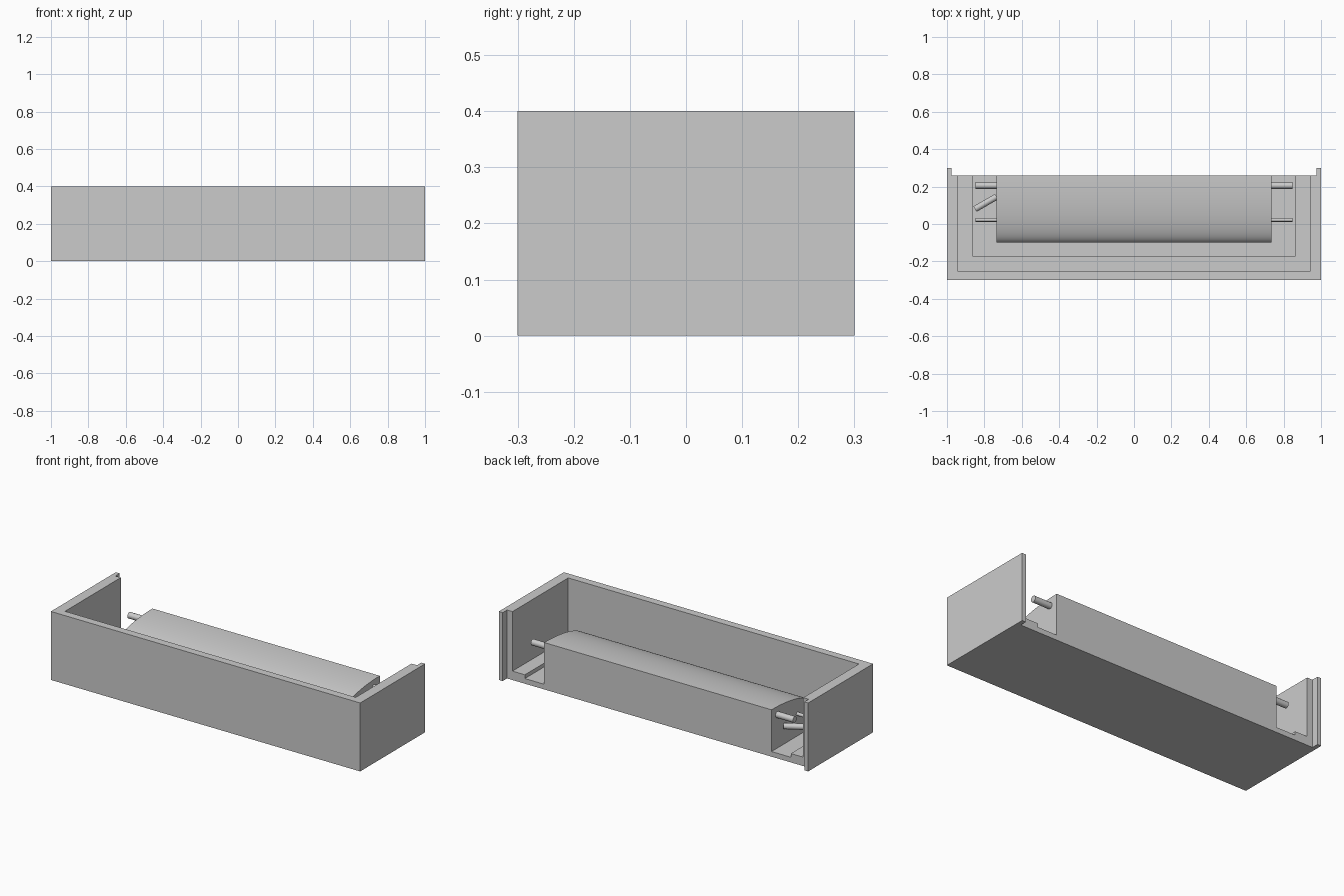
import bpy
import bmesh
import math
from mathutils import Vector, Matrix

default = bpy.data.objects.get("Cube")
if default:
    bpy.data.objects.remove(default, do_unlink=True)

grey = bpy.data.materials.new("plain_grey")
grey.use_nodes = True
grey.diffuse_color = (0.6, 0.6, 0.6, 1)
grey.node_tree.nodes["Principled BSDF"].inputs["Base Color"].default_value = (0.6, 0.6, 0.6, 1)


def finish(name, bm, smooth=False):
    bmesh.ops.recalc_face_normals(bm, faces=bm.faces)
    mesh = bpy.data.meshes.new(name)
    bm.to_mesh(mesh)
    bm.free()
    mesh.materials.append(grey)
    obj = bpy.data.objects.new(name, mesh)
    bpy.context.collection.objects.link(obj)
    if smooth:
        bpy.ops.object.select_all(action="DESELECT")
        obj.select_set(True)
        bpy.context.view_layer.objects.active = obj
        bpy.ops.object.shade_smooth_by_angle(angle=math.radians(35))
    return obj


def prism(name, outline, offset, smooth=False):
    """Extrude a closed outline along an offset vector."""
    bm = bmesh.new()
    face = bm.faces.new([bm.verts.new(p) for p in outline])
    result = bmesh.ops.extrude_face_region(bm, geom=[face], use_keep_orig=True)
    moved = [g for g in result["geom"] if isinstance(g, bmesh.types.BMVert)]
    bmesh.ops.translate(bm, vec=offset, verts=moved)
    return finish(name, bm, smooth)


def mirrored(half):
    """Complete a right half outline with its mirror image."""
    points = half + [(-x, y) for x, y in reversed(half)]
    return [(x, y, 0) for x, y in points]


def rod(name, start, end, radius):
    start, end = Vector(start), Vector(end)
    axis = end - start
    bm = bmesh.new()
    turn = axis.to_track_quat("Z", "Y").to_matrix().to_4x4()
    bmesh.ops.create_cone(bm, cap_ends=True, segments=20, radius1=radius, radius2=radius,
                          depth=axis.length,
                          matrix=Matrix.Translation((start + end) / 2) @ turn)
    return finish(name, bm, True)


FRONT, BACK, LIP = -0.3, 0.26, 0.3
WALL_X, WALL_Y = 0.94, -0.255
LEDGE_X, LEDGE_Y = 0.86, -0.175
FLOOR = 0.03

# Open-backed walls with a thin lip at each rear end
prism("tray_walls", mirrored([(1, FRONT), (1, LIP), (0.975, LIP), (0.975, BACK),
                              (WALL_X, BACK), (WALL_X, WALL_Y)]), (0, 0, 0.4))

# Raised ledge around the floor
prism("floor_ledge", mirrored([(WALL_X, WALL_Y), (WALL_X, BACK),
                               (LEDGE_X, BACK), (LEDGE_X, LEDGE_Y)]), (0, 0, 0.052))

# Recessed floor
prism("floor", mirrored([(LEDGE_X, LEDGE_Y), (LEDGE_X, BACK)]), (0, 0, FLOOR))

# Long block with a quarter-ellipse top falling to the front
HALF, DEPTH, SHOULDER, RISE = 0.735, 0.36, 0.174, 0.1
steps = 20
profile = [(-HALF, BACK, FLOOR)]
for i in range(steps + 1):
    a = math.pi / 2 * (1 - i / steps)
    profile.append((-HALF, BACK - DEPTH * math.cos(a), SHOULDER + RISE * math.sin(a)))
profile.append((-HALF, BACK - DEPTH, FLOOR))
prism("curved_block", profile, (2 * HALF, 0, 0), True)

# Pegs at both ends of the block
for side, s in (("left", 1), ("right", -1)):
    rod(side + "_rear_peg", (s * HALF, 0.206, 0.226), (s * 0.847, 0.206, 0.226), 0.018)
    rod(side + "_front_peg", (s * HALF, 0.022, 0.16), (s * 0.847, 0.022, 0.16), 0.01)

# Slanted lever on the right end
rod("slanted_lever", (-HALF, 0.146, 0.136), (-0.85, 0.08, 0.136), 0.017)
